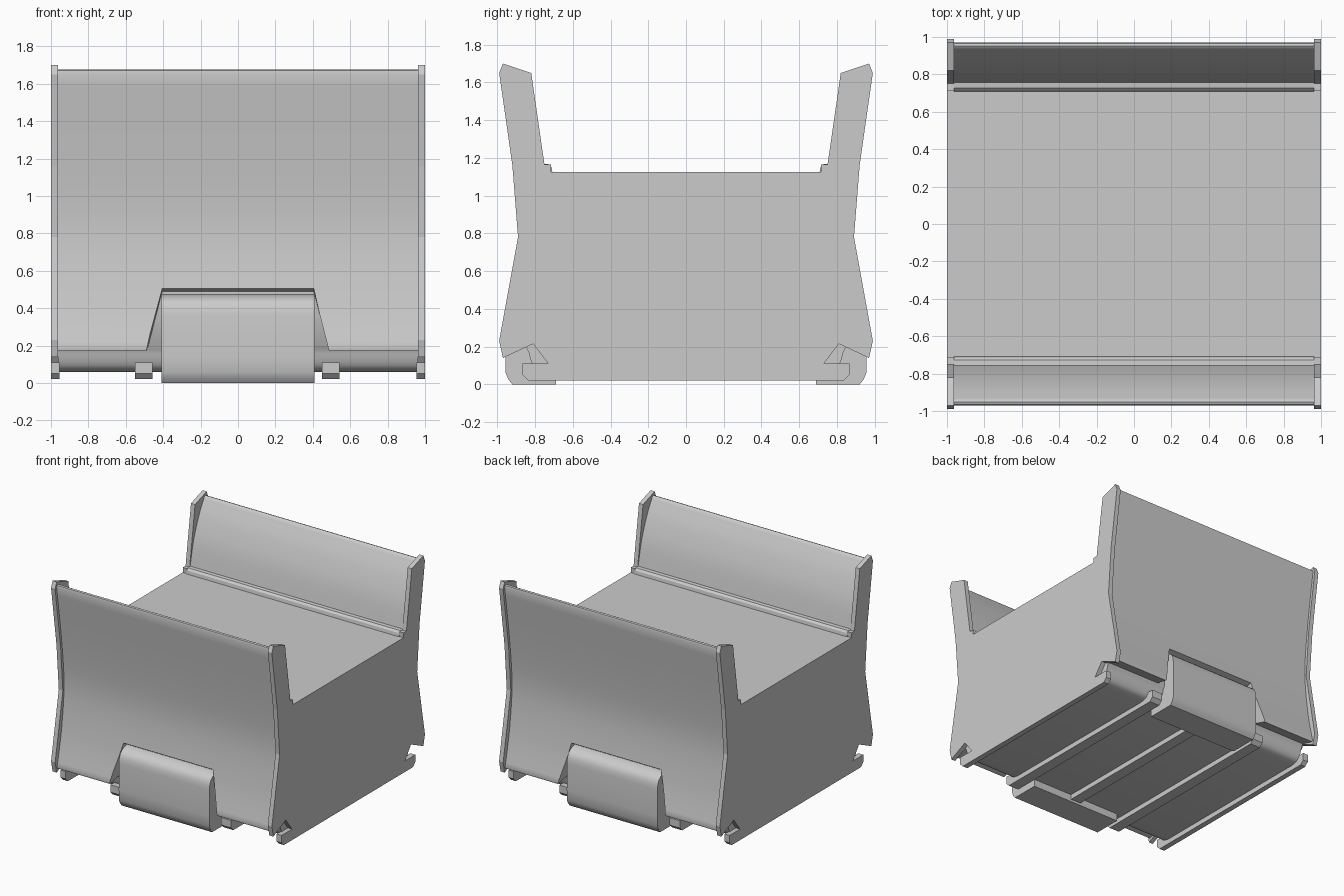
import bpy, bmesh

if "Cube" in bpy.data.objects:
    bpy.data.objects.remove(bpy.data.objects["Cube"])

def make_object(name, verts, faces):
    mesh = bpy.data.meshes.new(name)
    bm = bmesh.new()
    vs = [bm.verts.new(v) for v in verts]
    for f in faces:
        bm.faces.new([vs[i] for i in f])
    bmesh.ops.recalc_face_normals(bm, faces=bm.faces)
    bm.to_mesh(mesh)
    bm.free()
    ob = bpy.data.objects.new(name, mesh)
    bpy.context.collection.objects.link(ob)
    return ob

def loft(name, a, b):
    """Closed solid between two matching outlines."""
    n = len(a)
    faces = [tuple(range(n)), tuple(range(n, 2 * n))]
    faces += [(i, (i + 1) % n, n + (i + 1) % n, n + i) for i in range(n)]
    return make_object(name, a + b, faces)

def extrude_x(name, profile, x0, x1):
    return loft(name, [(x0, y, z) for y, z in profile],
                [(x1, y, z) for y, z in profile])

def mirrored(half):
    return half + [(-y, z) for y, z in reversed(half)]

def smooth(ob, angle=0.6):
    bpy.ops.object.select_all(action='DESELECT')
    ob.select_set(True)
    bpy.context.view_layer.objects.active = ob
    bpy.ops.object.shade_smooth_by_angle(angle=angle)

def spline(pts, steps=5):
    """Smooth curve through a few points."""
    out = []
    for i in range(len(pts) - 1):
        p0, p1, p2 = pts[max(i - 1, 0)], pts[i], pts[i + 1]
        p3 = pts[min(i + 2, len(pts) - 1)]
        for s in range(steps):
            t = s / steps
            out.append(tuple(0.5 * (2 * b + (c - a) * t + (2 * a - 5 * b + 4 * c - d) * t * t
                                    + (3 * b - a - 3 * c + d) * t ** 3)
                             for a, b, c, d in zip(p0, p1, p2, p3)))
    return out + [pts[-1]]

# Main body: deck, bead, flared walls and rounded underside
half = [(-0.708, 1.125), (-0.713, 1.152), (-0.728, 1.167)]
half += spline([(-0.757, 1.17), (-0.80, 1.36), (-0.865, 1.53), (-0.93, 1.65)])
half += [(-0.94, 1.668), (-0.953, 1.675), (-0.966, 1.67)]
half += spline([(-0.97, 1.655), (-0.90, 1.15), (-0.875, 0.80), (-0.91, 0.45), (-0.965, 0.185)])
half += [(-0.96, 0.17), (-0.85, 0.20)]
half += spline([(-0.835, 0.175), (-0.815, 0.11), (-0.785, 0.073), (-0.73, 0.06)], 3)
body = extrude_x("body_shell", mirrored(half), -0.963, 0.963)

# Trapezoid recesses in both walls
for s in (-1, 1):
    def ring(y, top):
        return [(-0.51, s * y, 0.08), (0.51, s * y, 0.08),
                (0.405, s * y, top), (-0.405, s * y, top)]
    cutter = loft("recess_cutter", ring(1.1, 0.56), ring(0.85, 0.49))
    cutter.hide_render = True
    mod = body.modifiers.new("recess", 'BOOLEAN')
    mod.operation = 'DIFFERENCE'
    mod.solver = 'EXACT'
    mod.object = cutter
    bpy.context.view_layer.objects.active = body
    bpy.ops.object.modifier_apply(modifier=mod.name)
    bpy.data.objects.remove(cutter)
smooth(body)

# Side plates
plate = mirrored([(-0.715, 1.125), (-0.715, 1.165), (-0.75, 1.165), (-0.82, 1.65),
                  (-0.97, 1.70), (-0.99, 1.65), (-0.92, 1.16), (-0.89, 0.78),
                  (-0.99, 0.23), (-0.97, 0.14), (-0.81, 0.215), (-0.73, 0.11),
                  (-0.73, 0.06)])
for name, s in (("left_side_plate", -1), ("right_side_plate", 1)):
    extrude_x(name, plate, s * 0.963, s)

# Runners along the underside
runner = mirrored([(-0.72, 0.11), (-0.865, 0.11), (-0.865, 0.05), (-0.835, 0.02)])
for i, (x0, x1) in enumerate([(-1, -0.955), (-0.55, -0.458), (-0.046, 0.046),
                              (0.45, 0.542), (0.955, 1)]):
    extrude_x(f"runner_{i + 1}", runner, x0, x1)

# Rounded boxes seated in the recesses
box = [(0.69, 0.0), (0.92, 0.0), (0.94, 0.025), (0.955, 0.06), (0.957, 0.14),
       (0.955, 0.36), (0.95, 0.40), (0.938, 0.43), (0.92, 0.448), (0.89, 0.465),
       (0.84, 0.475), (0.69, 0.475)]
for name, s in (("front_box", -1), ("back_box", 1)):
    smooth(extrude_x(name, [(s * y, z) for y, z in box], -0.41, 0.41))
